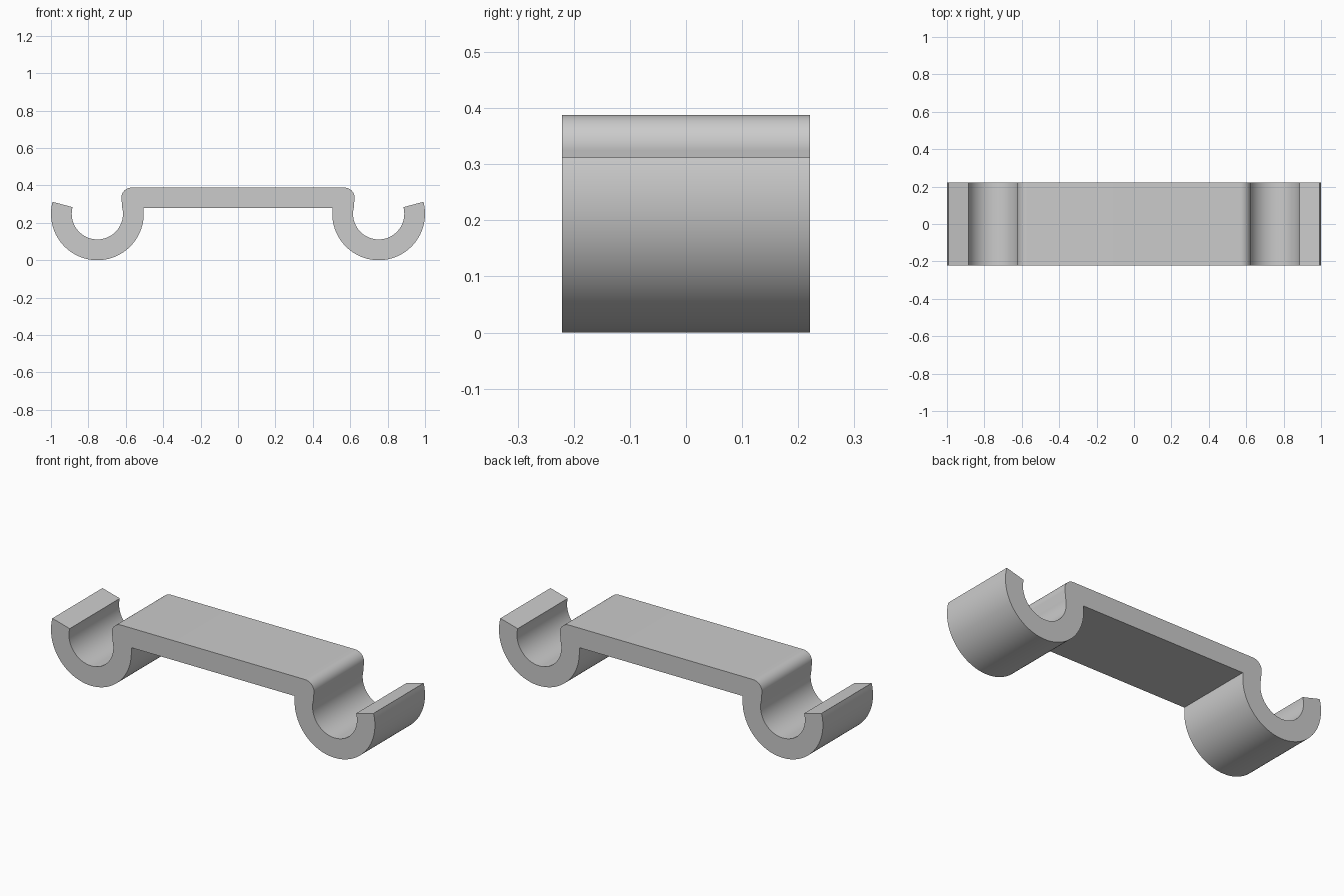
import bpy
import bmesh
from math import cos, sin, radians

cube = bpy.data.objects.get("Cube")
if cube:
    bpy.data.objects.remove(cube, do_unlink=True)

HALF_DEPTH = 0.221
HOOK_X, HOOK_Z = 0.752, 0.248
OUTER, INNER = 0.248, 0.137
TOP, UNDERSIDE = 0.388, 0.279
ROUND = 0.055


def arc(cx, cz, radius, start, end, steps):
    """Points on an arc, angles in degrees."""
    angles = [radians(start + (end - start) * i / steps) for i in range(steps + 1)]
    return [(cx + radius * cos(a), cz + radius * sin(a)) for a in angles]


# Half outline: underside, outer hook, inner hook, rounded shoulder
half = [(HOOK_X - OUTER, UNDERSIDE)]
half += arc(HOOK_X, HOOK_Z, OUTER, 180, 375, 52)
half += arc(HOOK_X, HOOK_Z, INNER, 15, -195, 52)
half += arc(0.569, TOP - ROUND, ROUND, -15, 90, 16)
outline = half + [(-x, z) for x, z in reversed(half)]

# Extrude the full outline through the depth
bm = bmesh.new()
front = bm.faces.new([bm.verts.new((x, -HALF_DEPTH, z)) for x, z in outline])
extruded = bmesh.ops.extrude_face_region(bm, geom=[front], use_keep_orig=True)
back_verts = [g for g in extruded["geom"] if isinstance(g, bmesh.types.BMVert)]
bmesh.ops.translate(bm, verts=back_verts, vec=(0, 2 * HALF_DEPTH, 0))
bmesh.ops.recalc_face_normals(bm, faces=bm.faces)
mesh = bpy.data.meshes.new("double_hook_clip")
bm.to_mesh(mesh)
bm.free()

clip = bpy.data.objects.new("double_hook_clip", mesh)
bpy.context.collection.objects.link(clip)

# Plain grey material
grey = bpy.data.materials.new("light_grey")
grey.use_nodes = True
colour = (0.6, 0.6, 0.6, 1)
grey.diffuse_color = colour
grey.node_tree.nodes["Principled BSDF"].inputs["Base Color"].default_value = colour
mesh.materials.append(grey)

# Smooth curves with crisp edges
bpy.ops.object.select_all(action="DESELECT")
clip.select_set(True)
bpy.context.view_layer.objects.active = clip
bpy.ops.object.shade_smooth_by_angle(angle=radians(30))
